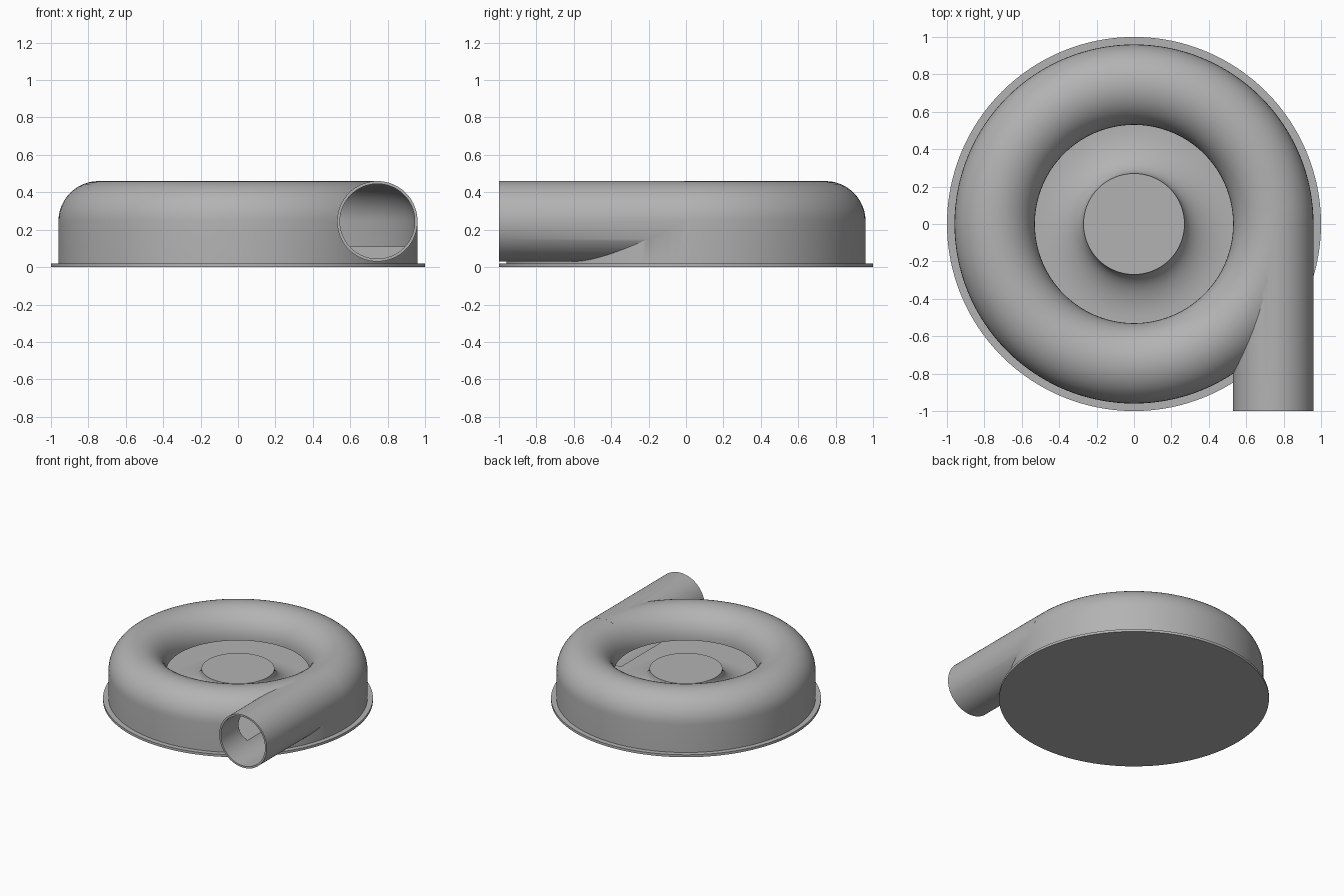
import bpy
import bmesh
from math import cos, sin, pi, radians
from mathutils import Matrix

cube = bpy.data.objects.get("Cube")
if cube:
    bpy.data.objects.remove(cube, do_unlink=True)

grey = bpy.data.materials.new("plain grey")
grey.use_nodes = True
COLOUR = (0.45, 0.45, 0.45, 1)
grey.diffuse_color = COLOUR
for node in grey.node_tree.nodes:
    if node.type == 'BSDF_PRINCIPLED':
        node.inputs["Base Color"].default_value = COLOUR

RING_R = 0.745    # radius of the duct centre line
AXIS_Z = 0.245    # height of the duct centre line
DUCT_R = 0.215
BORE_R = 0.20
FLOOR = 0.11


def make_object(name, bm):
    bmesh.ops.recalc_face_normals(bm, faces=bm.faces[:])
    mesh = bpy.data.meshes.new(name)
    bm.to_mesh(mesh)
    bm.free()
    mesh.materials.append(grey)
    obj = bpy.data.objects.new(name, mesh)
    bpy.context.collection.objects.link(obj)
    return obj


def lathe(name, profile, steps=128):
    """Revolve (radius, height) points, starting and ending on the axis."""
    bm = bmesh.new()
    verts = [bm.verts.new((r, 0, z)) for r, z in profile]
    edges = [bm.edges.new(pair) for pair in zip(verts, verts[1:])]
    bmesh.ops.spin(bm, geom=verts + edges, cent=(0, 0, 0), axis=(0, 0, 1),
                   angle=2 * pi, steps=steps)
    bmesh.ops.remove_doubles(bm, verts=bm.verts[:], dist=0.0001)
    return make_object(name, bm)


def pipe(name, radius, y0, y1):
    bm = bmesh.new()
    place = Matrix.Translation((RING_R, (y0 + y1) / 2, AXIS_Z)) @ Matrix.Rotation(pi / 2, 4, 'X')
    bmesh.ops.create_cone(bm, cap_ends=True, segments=96, radius1=radius,
                          radius2=radius, depth=y1 - y0, matrix=place)
    return make_object(name, bm)


def activate(obj):
    bpy.ops.object.select_all(action='DESELECT')
    obj.select_set(True)
    bpy.context.view_layer.objects.active = obj


def combine(target, other, operation):
    activate(target)
    mod = target.modifiers.new("combine", 'BOOLEAN')
    mod.operation = operation
    mod.solver = 'EXACT'
    mod.object = other
    bpy.ops.object.modifier_apply(modifier=mod.name)
    bpy.data.objects.remove(other, do_unlink=True)


def dome(radius, count=24):
    """Half circle over the duct centre line, from outside to inside."""
    return [(RING_R + radius * cos(pi * i / count), AXIS_Z + radius * sin(pi * i / count))
            for i in range(count + 1)]


# Base flange
flange = lathe("base_flange", [(0, 0), (1, 0), (1, 0.02), (0, 0.02)])

# Rounded ring housing with a straight tangent outlet
housing = lathe("ring_housing", [(0, 0.01), (RING_R + DUCT_R, 0.01)] + dome(DUCT_R)
                + [(RING_R - DUCT_R, 0.2), (0, 0.2)])
combine(housing, pipe("outlet", DUCT_R, -1, -0.01), 'UNION')

# Hollow chamber, open at the centre, and the outlet bore
chamber = lathe("chamber", [(0, FLOOR), (RING_R + BORE_R, FLOOR)] + dome(BORE_R)
                + [(0.5, 0.235), (0, 0.235)])
combine(housing, chamber, 'DIFFERENCE')
combine(housing, pipe("bore", BORE_R, -1.1, -0.012), 'DIFFERENCE')

# Flared central hub
flare = [(0.52 - 0.25 * cos(a), 0.26 - 0.148 * sin(a))
         for a in (pi / 2 * i / 16 for i in range(17))]
hub = lathe("flared_hub", [(0, 0.26)] + flare + [(0.52, 0.1), (0, 0.1)])

for part in (flange, housing, hub):
    activate(part)
    bpy.ops.object.shade_smooth_by_angle(angle=radians(30))
